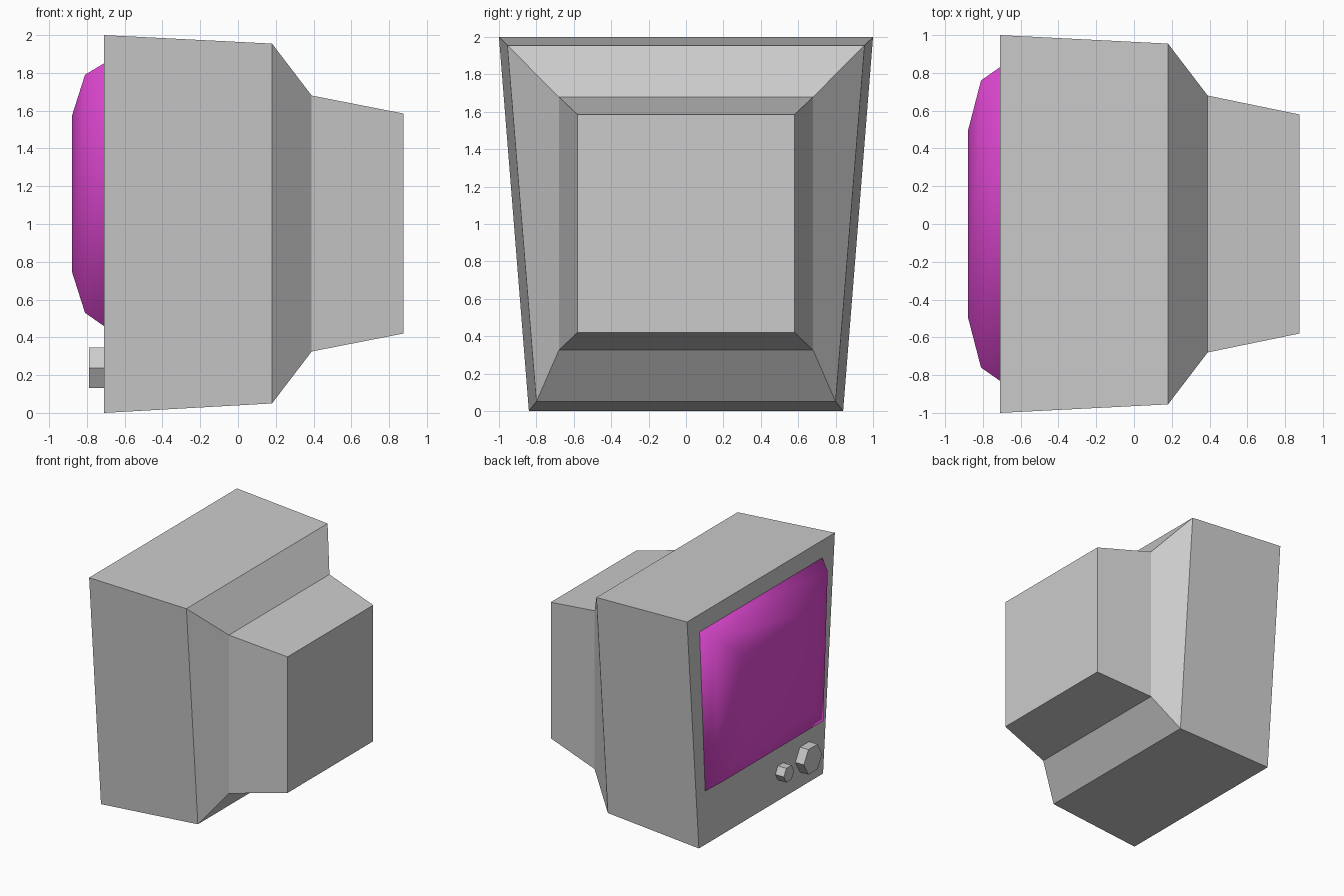
import bpy, bmesh
from math import pi

if "Cube" in bpy.data.objects:
    bpy.data.objects.remove(bpy.data.objects["Cube"])


def loft(name, rings):
    """Join four-sided rings (x, z low, z high, half width low, half width high) along x."""
    bm = bmesh.new()
    loops = []
    for x, z0, z1, w0, w1 in rings:
        corners = [(-w0, z0), (w0, z0), (w1, z1), (-w1, z1)]
        loops.append([bm.verts.new((x, y, z)) for y, z in corners])
    for a, b in zip(loops, loops[1:]):
        for i in range(4):
            j = (i + 1) % 4
            bm.faces.new((a[i], a[j], b[j], b[i]))
    bm.faces.new(loops[0])
    bm.faces.new(loops[-1])
    bmesh.ops.recalc_face_normals(bm, faces=bm.faces)
    mesh = bpy.data.meshes.new(name)
    bm.to_mesh(mesh)
    bm.free()
    obj = bpy.data.objects.new(name, mesh)
    bpy.context.collection.objects.link(obj)
    return obj


def knob(name, y, radius):
    """Six-sided knob pointing along x, with corners to the left and right."""
    bpy.ops.mesh.primitive_cylinder_add(vertices=6, radius=radius, depth=0.08,
                                        location=(-0.75, y, 0.238),
                                        rotation=(0, pi / 2, 0))
    bpy.context.object.name = name


# Cabinet with stepped, tapering back
loft("cabinet", [
    (-0.71, 0.0, 2.0, 0.84, 1.0),
    (0.18, 0.05, 1.955, 0.80, 0.955),
    (0.39, 0.325, 1.68, 0.68, 0.68),
    (0.875, 0.42, 1.585, 0.58, 0.58),
])

# Bulging smooth screen
screen = loft("screen", [
    (-0.71, 0.46, 1.85, 0.755, 0.83),
    (-0.81, 0.53, 1.79, 0.70, 0.76),
    (-0.88, 0.75, 1.57, 0.455, 0.49),
])
# Open at the back, where it meets the cabinet
bm = bmesh.new()
bm.from_mesh(screen.data)
back = [f for f in bm.faces if all(v.co.x > -0.72 for v in f.verts)]
bmesh.ops.delete(bm, geom=back, context='FACES_ONLY')
bm.to_mesh(screen.data)
bm.free()
screen.data.shade_smooth()
glass = bpy.data.materials.new("magenta_glass")
glass.diffuse_color = (0.8, 0.07, 0.7, 1)
glass.use_nodes = True
glass.node_tree.nodes["Principled BSDF"].inputs["Base Color"].default_value = glass.diffuse_color
screen.data.materials.append(glass)

# Control knobs
knob("large_knob", -0.59, 0.124)
knob("small_knob", -0.265, 0.07)
